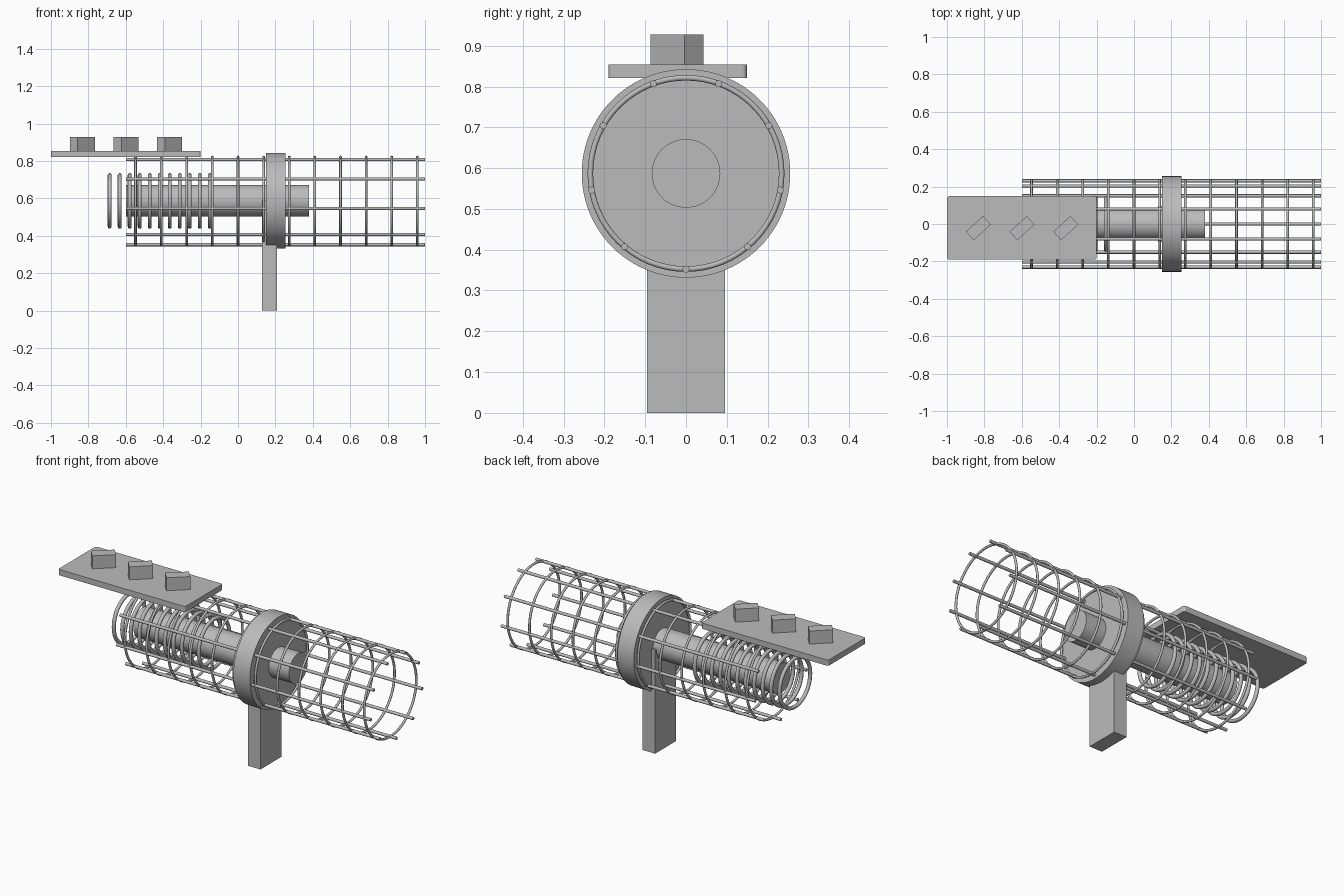
import bpy
import math
from mathutils import Vector

cube = bpy.data.objects.get("Cube")
if cube:
    bpy.data.objects.remove(cube, do_unlink=True)

AXIS_Z = 0.587          # height of the shared long axis
CAGE_R = 0.2345

metal = bpy.data.materials.new("plain_grey")
metal.use_nodes = True
GREY = (0.5, 0.5, 0.5, 1)
metal.diffuse_color = GREY
metal.node_tree.nodes["Principled BSDF"].inputs["Base Color"].default_value = GREY


def finish(name, smooth=False):
    ob = bpy.context.object
    ob.name = name
    ob.data.materials.append(metal)
    if smooth:
        bpy.ops.object.shade_smooth_by_angle(angle=math.radians(35))
    return ob


def rod(name, x0, x1, radius, y=0, z=AXIS_Z, sides=64):
    """Cylinder lying along x."""
    bpy.ops.mesh.primitive_cylinder_add(
        vertices=sides, radius=radius, depth=x1 - x0,
        location=((x0 + x1) / 2, y, z), rotation=(0, math.pi / 2, 0))
    return finish(name, True)


def hoop(name, x, radius, tube):
    """Ring around the long axis."""
    bpy.ops.mesh.primitive_torus_add(
        major_radius=radius, minor_radius=tube, major_segments=64,
        minor_segments=12, location=(x, 0, AXIS_Z), rotation=(0, math.pi / 2, 0))
    return finish(name, True)


def box(name, low, high, turn=0):
    low, high = Vector(low), Vector(high)
    bpy.ops.mesh.primitive_cube_add(size=1, location=(low + high) / 2, rotation=(0, 0, turn))
    bpy.context.object.scale = high - low
    bpy.ops.object.transform_apply(location=False, rotation=False, scale=True)
    return finish(name)


# Collar, core and post
rod("collar", 0.15, 0.253, 0.2555, sides=96)
rod("core", -0.6, 0.38, 0.084)
box("post", (0.128, -0.095, 0), (0.208, 0.095, 0.59))

# Cage: lengthwise bars and hoops
BARS = 9
for i in range(BARS):
    a = 2 * math.pi * i / BARS
    rod(f"cage_bar_{i + 1}", -0.6, 1.0, 0.0085,
        y=CAGE_R * math.sin(a), z=AXIS_Z - CAGE_R * math.cos(a), sides=16)
for i in range(12):
    hoop(f"cage_hoop_{i + 1}", -0.548 + 0.137 * i, CAGE_R, 0.0068)

# Stack of inner rings around the core
for i in range(11):
    hoop(f"inner_ring_{i + 1}", -0.686 + 0.0535 * i, 0.138, 0.0105)

# Top plate with rounded upright corners
plate = box("top_plate", (-1, -0.19, 0.821), (-0.2, 0.149, 0.854))
weights = plate.data.attributes.new("bevel_weight_edge", "FLOAT", "EDGE")
for edge in plate.data.edges:
    a, b = (plate.data.vertices[v].co for v in edge.vertices)
    weights.data[edge.index].value = float(abs(a.z - b.z) > 0.01)
bevel = plate.modifiers.new("corners", "BEVEL")
bevel.limit_method = "WEIGHT"
bevel.width = 0.012
bevel.segments = 3

# Turned blocks on the plate
for i in range(3):
    x, y = -0.832 + 0.2335 * i, -0.022
    box(f"plate_block_{i + 1}", (x - 0.062, y - 0.031, 0.853),
        (x + 0.062, y + 0.031, 0.928), math.radians(42))
